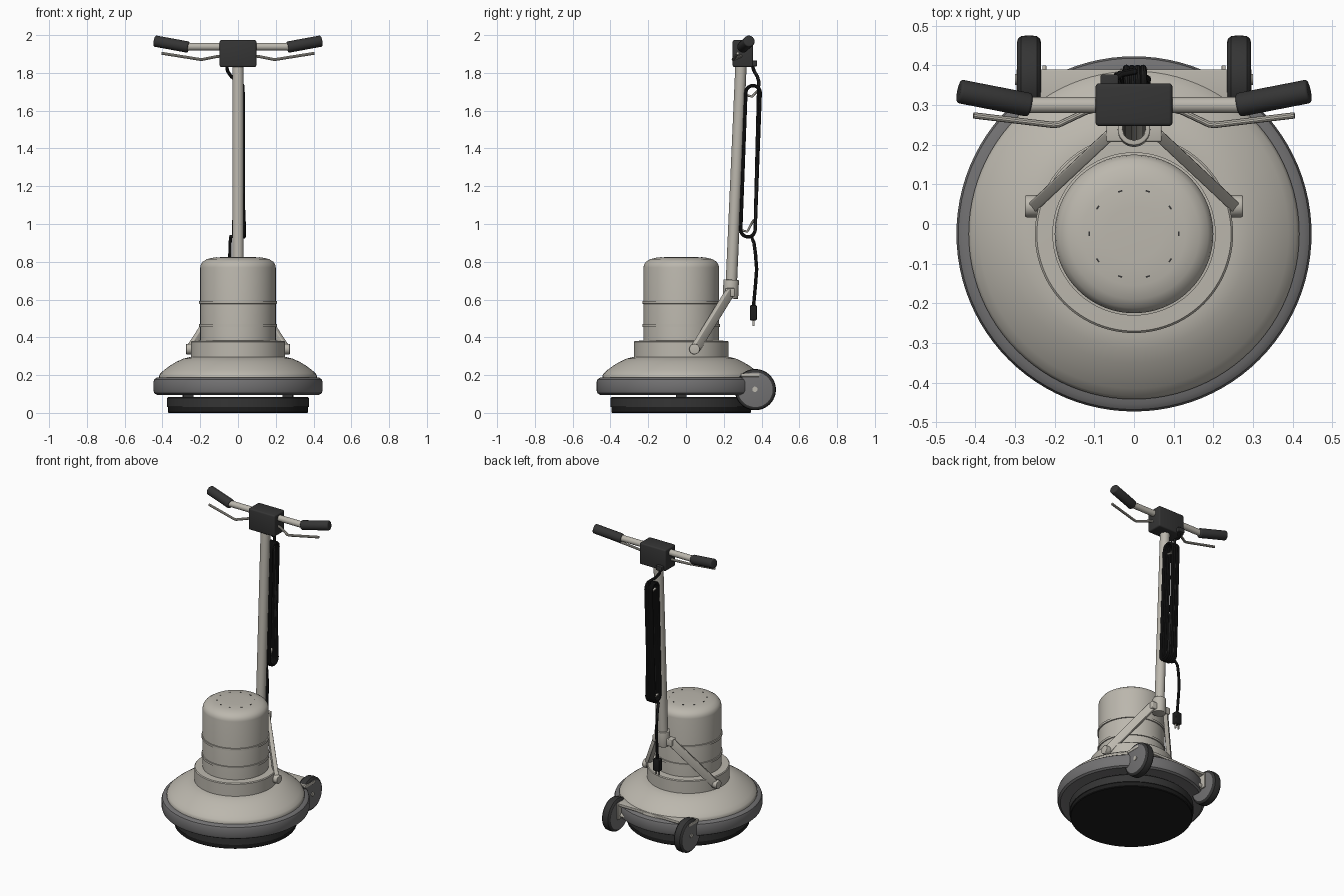
import bpy, bmesh, math
from mathutils import Vector, Matrix

if "Cube" in bpy.data.objects:
    bpy.data.objects.remove(bpy.data.objects["Cube"])

def mat(name, c):
    m = bpy.data.materials.new(name)
    m.diffuse_color = (*c, 1)
    m.use_nodes = True
    m.node_tree.nodes["Principled BSDF"].inputs["Base Color"].default_value = m.diffuse_color
    return m

BEIGE = mat("warm_beige", (0.50, 0.475, 0.42))
GREY = mat("bumper_grey", (0.17, 0.167, 0.17))
DARK = mat("charcoal", (0.035, 0.035, 0.035))
BLACK = mat("black_rubber", (0.012, 0.012, 0.012))
CY = -0.025  # y of the round body's axis

def add(name, bm, mats):
    bmesh.ops.recalc_face_normals(bm, faces=bm.faces)
    me = bpy.data.meshes.new(name)
    bm.to_mesh(me)
    bm.free()
    for m in mats:
        me.materials.append(m)
    ob = bpy.data.objects.new(name, me)
    bpy.context.collection.objects.link(ob)
    return ob

def lathe(name, prof, mats, loc=(0, CY, 0), axis='Z', n=96, rule=None):
    """Revolve (radius, height) points; both ends are capped."""
    bm = bmesh.new()
    rings = [[bm.verts.new((r * math.cos(2 * math.pi * i / n), r * math.sin(2 * math.pi * i / n), h))
              for i in range(n)] for r, h in prof]
    for k, (a, b) in enumerate(zip(rings, rings[1:])):
        for i in range(n):
            j = (i + 1) % n
            f = bm.faces.new((a[i], a[j], b[j], b[i]))
            f.material_index = rule(k) if rule else 0
    for k, ring in ((-1, rings[0]), (len(prof) - 1, rings[-1])):
        f = bm.faces.new(ring)
        f.material_index = rule(k) if rule else 0
    if axis == 'X':
        bm.transform(Matrix.Rotation(math.pi / 2, 4, 'Y'))
    bm.transform(Matrix.Translation(loc))
    return add(name, bm, mats)

def rod(name, p, q, r, m, bevel=0.0, n=32):
    p, q = Vector(p), Vector(q)
    d = q - p
    bm = bmesh.new()
    bmesh.ops.create_cone(bm, cap_ends=True, segments=n, radius1=r, radius2=r, depth=d.length)
    if bevel:
        es = [e for e in bm.edges if abs(e.verts[0].co.z - e.verts[1].co.z) < 1e-6]
        bmesh.ops.bevel(bm, geom=es, offset=bevel, segments=3, affect='EDGES', profile=0.5)
    bm.transform(Matrix.Translation((p + q) / 2) @ d.to_track_quat('Z', 'Y').to_matrix().to_4x4())
    return add(name, bm, [m])

def box(name, c, size, m, bevel=0.0, rot=None):
    bm = bmesh.new()
    bmesh.ops.create_cube(bm, size=1)
    bm.transform(Matrix.Diagonal((*size, 1)))
    if bevel:
        bmesh.ops.bevel(bm, geom=bm.edges[:], offset=bevel, segments=3, affect='EDGES', profile=0.5)
    bm.transform(Matrix.Translation(c) @ (rot or Matrix.Identity(4)))
    return add(name, bm, [m])

def wire(name, pts, r, m):
    cu = bpy.data.curves.new(name, 'CURVE')
    cu.dimensions = '3D'
    cu.bevel_depth, cu.bevel_resolution, cu.use_fill_caps = r, 3, True
    sp = cu.splines.new('POLY')
    sp.points.add(len(pts) - 1)
    for pt, co in zip(sp.points, pts):
        pt.co = (*co, 1)
    cu.materials.append(m)
    ob = bpy.data.objects.new(name, cu)
    bpy.context.collection.objects.link(ob)
    bpy.ops.object.select_all(action='DESELECT')
    ob.select_set(True)
    bpy.context.view_layer.objects.active = ob
    bpy.ops.object.convert(target='MESH')

# Scrubbing pad and its driver
lathe("scrub_pad", [(0.366, 0), (0.37, 0.004), (0.37, 0.032)], [BLACK])
lathe("pad_driver", [(0.375, 0.03), (0.375, 0.078), (0.368, 0.085)], [DARK])

# Bumper, deck, collar, motor
lathe("bumper", [(0.38, 0.102), (0.43, 0.096), (0.443, 0.104), (0.448, 0.118), (0.448, 0.164),
                 (0.443, 0.178), (0.43, 0.187), (0.40, 0.188)], [GREY])
lathe("deck", [(0.417, 0.18), (0.417, 0.198), (0.41, 0.21), (0.39, 0.228), (0.36, 0.25),
               (0.325, 0.271), (0.29, 0.287), (0.255, 0.296)], [BEIGE])
lathe("motor_collar", [(0.25, 0.285), (0.25, 0.376), (0.245, 0.381), (0.2, 0.383)], [BEIGE])
lathe("motor_housing", [(0.2, 0.37), (0.2, 0.77), (0.197, 0.785), (0.187, 0.80), (0.165, 0.814),
                        (0.13, 0.822), (0.07, 0.825)], [BEIGE])
for z in (0.463, 0.585):
    lathe("motor_band", [(0.198, z - 0.008), (0.206, z - 0.007), (0.206, z + 0.007),
                         (0.198, z + 0.008)], [BEIGE])

# Ten small vent slots on the motor top
for i in range(10):
    a = 2 * math.pi * i / 10
    box("vent_slot", (0.113 * math.cos(a), CY + 0.113 * math.sin(a), 0.823), (0.004, 0.011, 0.004),
        DARK, rot=Matrix.Rotation(a, 4, 'Z'))

# Rear wheel bracket and axle
box("wheel_bracket", (0, 0.34, 0.2), (0.594, 0.1, 0.018), BEIGE, 0.003)
rod("axle", (-0.3, 0.365, 0.125), (0.3, 0.365, 0.125), 0.014, BEIGE)

for s, side in ((-1, "left"), (1, "right")):
    # Driver lugs and wheels
    box(side + "_driver_lug", (s * 0.262, CY, 0.093), (0.055, 0.055, 0.024), DARK)
    lathe(side + "_wheel", [(0.092, -0.03), (0.1, -0.028), (0.107, -0.02), (0.109, 0),
                            (0.107, 0.02), (0.1, 0.028), (0.092, 0.03)], [DARK, GREY],
          (s * 0.265, 0.367, 0.123), 'X', 48, lambda k: 1 if k in (-1, 6) else 0)
    box(side + "_wheel_ear", (s * 0.226, 0.365, 0.155), (0.01, 0.07, 0.1), BEIGE, 0.002)

    # Brace arm from collar to handle socket
    a, b = Vector((s * 0.25, 0.048, 0.338)), Vector((s * 0.05, 0.235, 0.642))
    z = (b - a).normalized()
    x = Vector((s * 0.7, 0.72, 0))
    x = (x - z * x.dot(z)).normalized()
    rot = Matrix((x, z.cross(x), z)).transposed().to_4x4()
    box(side + "_brace_arm", (a + b) / 2, (0.028, 0.05, (b - a).length), BEIGE, 0.004, rot)
    rod(side + "_brace_bolt", (s * 0.235, 0.045, 0.338), (s * 0.275, 0.045, 0.338), 0.028, BEIGE, 0.004)

    # Grip and lever
    rod(side + "_grip", (s * 0.262, 0.3, 1.936), (s * 0.442, 0.335, 1.969), 0.03, DARK, 0.007)
    wire(side + "_lever", [(s * 0.085, 0.292, 1.89), (s * 0.12, 0.284, 1.885), (s * 0.19, 0.251, 1.871),
                           (s * 0.205, 0.25, 1.872), (s * 0.405, 0.274, 1.904)], 0.008, BEIGE)

# Handle tube, socket, bar and control box
rod("handle_tube", (0, 0.238, 0.64), (0, 0.292, 1.86), 0.03, BEIGE)
rod("handle_socket", (0, 0.235, 0.605), (0, 0.2395, 0.705), 0.041, BEIGE, 0.004)
box("socket_crosspiece", (0, 0.232, 0.638), (0.14, 0.05, 0.045), BEIGE, 0.005)
rod("handlebar", (-0.3, 0.3, 1.939), (0.3, 0.3, 1.939), 0.02, BEIGE)
box("control_box", (0, 0.301, 1.902), (0.194, 0.108, 0.142), DARK, 0.009)
box("cable_inlet", (-0.062, 0.352, 1.85), (0.045, 0.05, 0.03), DARK, 0.004)

# Cable hooks
wire("upper_hook", [(0, 0.285, 1.69), (0, 0.35, 1.675), (0, 0.385, 1.712)], 0.007, BEIGE)
wire("lower_hook", [(0, 0.25, 0.975), (0, 0.325, 0.96), (0, 0.358, 1.022)], 0.007, BEIGE)

# Power cable: from the inlet, wound round both hooks, then hanging tail
pts = [(-0.06, 0.35, 1.845), (-0.056, 0.36, 1.81), (-0.035, 0.378, 1.78), (0.0, 0.385, 1.755)]
TURNS, ARC = 5, 10
def wind(t):
    return 0.034 - 0.07 * t / TURNS
for k in range(TURNS):
    for i in range(ARC + 1):      # bottom arc, rear to front
        a = -math.pi * i / ARC
        pts.append((wind(k + 0.3 * i / ARC), 0.328 + 0.038 * math.cos(a), 0.97 + 0.038 * math.sin(a)))
    if k == TURNS - 1:
        break
    for i in range(ARC + 1):      # top arc, front to rear
        a = math.pi * (1 - i / ARC)
        pts.append((wind(k + 0.5 + 0.3 * i / ARC), 0.355 + 0.038 * math.cos(a), 1.695 + 0.038 * math.sin(a)))
pts = pts[:-ARC // 2]
pts += [(-0.038, 0.345, 0.935), (-0.042, 0.36, 0.9), (-0.043, 0.368, 0.84), (-0.043, 0.374, 0.76),
        (-0.042, 0.368, 0.68), (-0.04, 0.357, 0.56)]
wire("power_cable", pts, 0.009, BLACK)

# Plug
box("plug", (-0.04, 0.357, 0.53), (0.045, 0.036, 0.08), BLACK, 0.005)
for dx in (-0.011, 0.011):
    box("plug_prong", (-0.04 + dx, 0.357, 0.478), (0.005, 0.012, 0.034), BEIGE)

# Smooth curved surfaces, keep edges crisp
bpy.ops.object.select_all(action='SELECT')
bpy.context.view_layer.objects.active = bpy.context.selected_objects[0]
bpy.ops.object.shade_smooth_by_angle(angle=math.radians(35))
